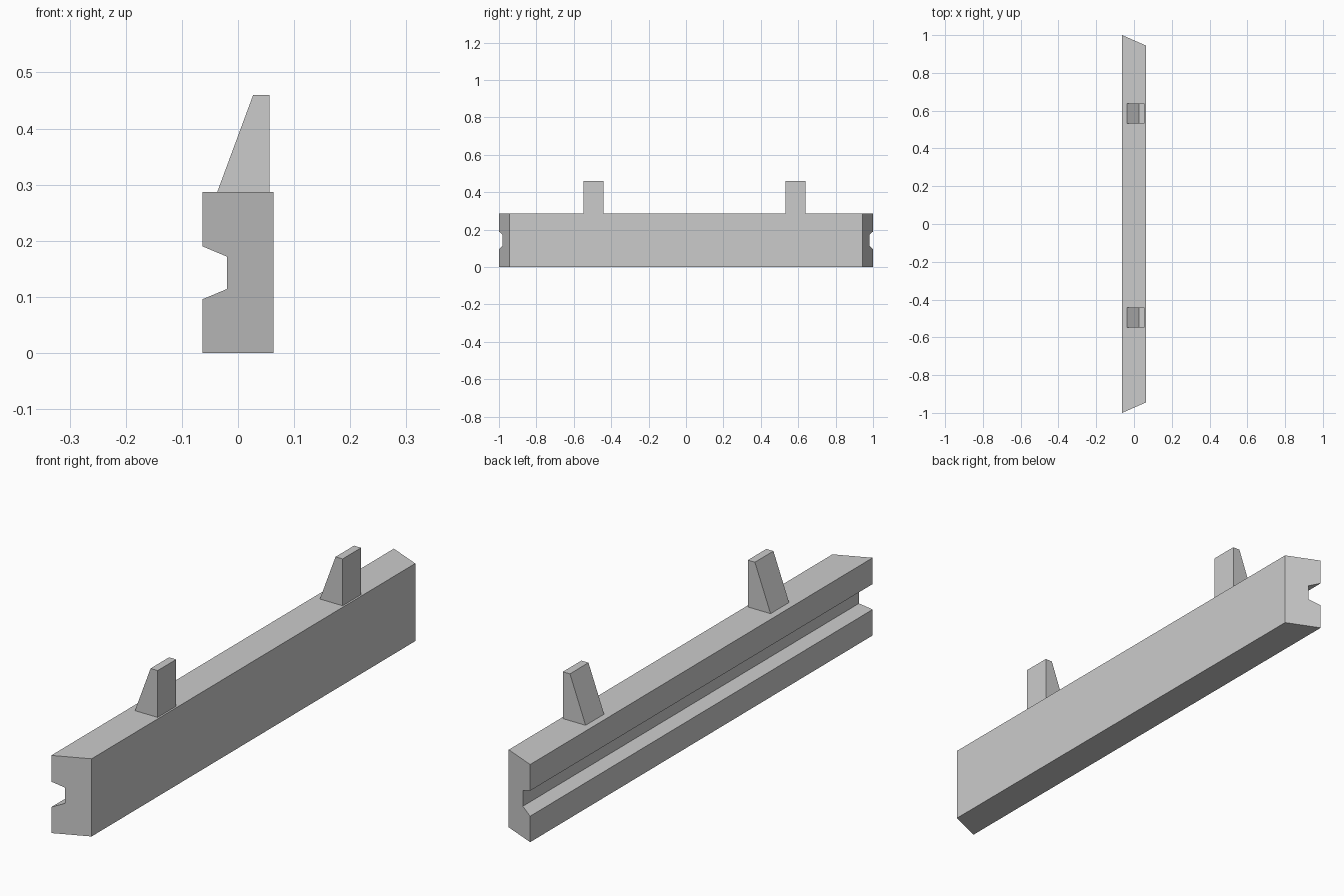
import bpy, bmesh

cube = bpy.data.objects.get("Cube")
if cube:
    bpy.data.objects.remove(cube, do_unlink=True)

# Single flat grey
grey = bpy.data.materials.new("plain grey")
grey.use_nodes = True
colour = (0.6, 0.6, 0.6, 1)
grey.diffuse_color = colour
grey.node_tree.nodes["Principled BSDF"].inputs["Base Color"].default_value = colour


def extrude_profile(name, profile, y_start, y_end):
    """Sweep an (x, z) profile along y; the ends may vary with x."""
    bm = bmesh.new()
    ends = [[bm.verts.new((x, y(x), z)) for x, z in profile]
            for y in (y_start, y_end)]
    for ring in ends:
        bm.faces.new(ring)
    count = len(profile)
    for i in range(count):
        j = (i + 1) % count
        bm.faces.new((ends[0][i], ends[0][j], ends[1][j], ends[1][i]))
    bmesh.ops.recalc_face_normals(bm, faces=bm.faces)
    mesh = bpy.data.meshes.new(name)
    bm.to_mesh(mesh)
    bm.free()
    mesh.materials.append(grey)
    obj = bpy.data.objects.new(name, mesh)
    bpy.context.collection.objects.link(obj)
    return obj


# Grooved beam with mitred ends
HALF_W, HEIGHT = 0.063, 0.287
beam_profile = [(-HALF_W, 0), (HALF_W, 0), (HALF_W, HEIGHT), (-HALF_W, HEIGHT),
                (-HALF_W, 0.19), (-0.02, 0.172), (-0.02, 0.114), (-HALF_W, 0.096)]


def mitre(x):
    return 1 - 0.055 * (x + HALF_W) / (2 * HALF_W)


extrude_profile("beam", beam_profile, lambda x: -mitre(x), mitre)

# Two tapered pegs on top
peg_profile = [(-0.037, HEIGHT), (0.056, HEIGHT), (0.056, 0.46), (0.027, 0.46)]
for name, y in (("front_peg", -0.495), ("back_peg", 0.585)):
    extrude_profile(name, peg_profile,
                    lambda x, y=y: y - 0.054, lambda x, y=y: y + 0.054)
